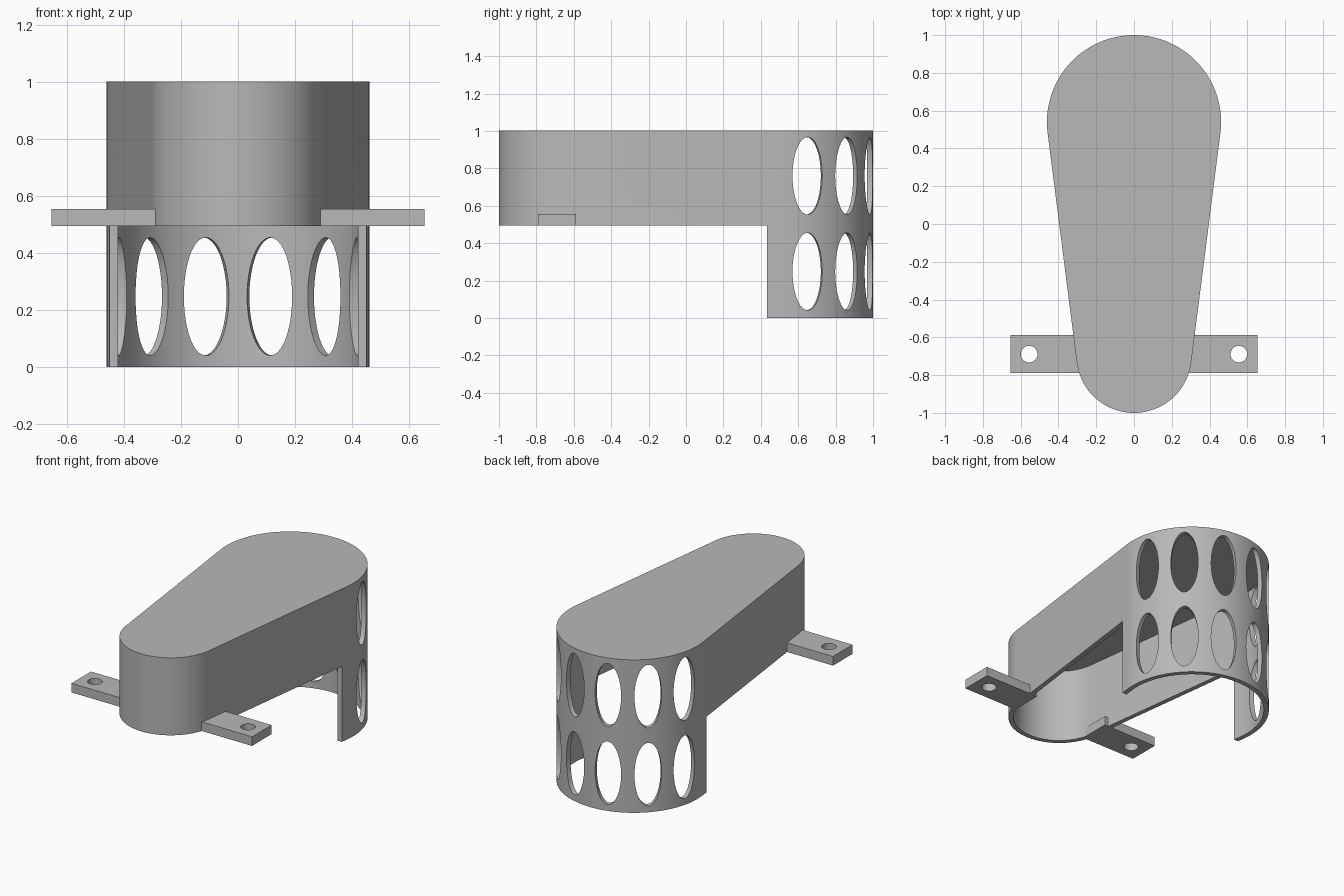
import bpy
import bmesh
from math import sin, cos, asin, pi, radians
from mathutils import Matrix

if "Cube" in bpy.data.objects:
    bpy.data.objects.remove(bpy.data.objects["Cube"], do_unlink=True)

# Main dimensions
TOP, FLOOR, WALL = 1.003, 0.495, 0.03
BIG_Y, BIG_R = 0.539, 0.461
SMALL_Y, SMALL_R = -0.695, 0.305

grey = bpy.data.materials.new("plain grey")
grey.use_nodes = True
colour = (0.48, 0.48, 0.48, 1)
grey.diffuse_color = colour
grey.node_tree.nodes["Principled BSDF"].inputs["Base Color"].default_value = colour


def add_object(name, bm):
    bmesh.ops.recalc_face_normals(bm, faces=bm.faces)
    mesh = bpy.data.meshes.new(name)
    bm.to_mesh(mesh)
    bm.free()
    mesh.materials.append(grey)
    obj = bpy.data.objects.new(name, mesh)
    bpy.context.collection.objects.link(obj)
    return obj


def tapered_prism(name, inset, z0, z1, steps=64):
    """Two arcs joined by tangent lines, extruded upward."""
    tilt = asin((BIG_R - SMALL_R) / (BIG_Y - SMALL_Y))
    outline = []
    for cy, r, start, end in ((BIG_Y, BIG_R, -tilt, pi + tilt),
                              (SMALL_Y, SMALL_R, pi + tilt, 2 * pi - tilt)):
        for i in range(steps + 1):
            a = start + (end - start) * i / steps
            outline.append(((r - inset) * cos(a), cy + (r - inset) * sin(a)))
    bm = bmesh.new()
    face = bm.faces.new([bm.verts.new((x, y, z0)) for x, y in outline])
    up = bmesh.ops.extrude_face_region(bm, geom=[face])["geom"]
    bmesh.ops.translate(bm, vec=(0, 0, z1 - z0),
                        verts=[v for v in up if isinstance(v, bmesh.types.BMVert)])
    return add_object(name, bm)


def box(name, low, high):
    bm = bmesh.new()
    bmesh.ops.create_cube(bm, size=1)
    for v in bm.verts:
        v.co = [h if c > 0 else l for c, l, h in zip(v.co, low, high)]
    return add_object(name, bm)


def cut(target, cutter):
    cutter.hide_render = True
    mod = target.modifiers.new("cut", 'BOOLEAN')
    mod.operation, mod.solver, mod.object = 'DIFFERENCE', 'EXACT', cutter
    select_only(target)
    bpy.ops.object.modifier_apply(modifier=mod.name)
    bpy.data.objects.remove(cutter, do_unlink=True)


def select_only(obj):
    bpy.ops.object.select_all(action='DESELECT')
    obj.select_set(True)
    bpy.context.view_layer.objects.active = obj


def smooth(obj):
    select_only(obj)
    bpy.ops.object.shade_smooth_by_angle(angle=radians(30))


# Hollow cover, open underneath, with the rear skirt reaching the ground
cover = tapered_prism("cover_shell", 0, 0, TOP)
cut(cover, tapered_prism("hollow_cutter", WALL, -0.1, TOP - WALL))
cut(cover, box("front_cutter", (-1, -2, -0.2), (1, 0.432, FLOOR)))

# Two rows of oval vents around the rear wall
bm = bmesh.new()
for z in (0.248, 0.76):
    for i in range(6):
        angle = radians(90 + (i - 2.5) * 30.4)
        place = (Matrix.Translation((0, BIG_Y, z)) @ Matrix.Rotation(angle, 4, 'Z')
                 @ Matrix.Translation((0.45, 0, 0)) @ Matrix.Rotation(pi / 2, 4, 'Y')
                 @ Matrix.Diagonal((0.207, 0.082, 1, 1)))
        bmesh.ops.create_cone(bm, cap_ends=True, segments=48, radius1=1,
                              radius2=1, depth=0.17, matrix=place)
cut(cover, add_object("vent_cutter", bm))
smooth(cover)

# Mounting tabs with screw holes
for side, name in ((1, "left_mounting_tab"), (-1, "right_mounting_tab")):
    xs = sorted((side * 0.265, side * 0.655))
    tab = box(name, (xs[0], -0.79, FLOOR), (xs[1], -0.588, 0.555))
    bm = bmesh.new()
    bmesh.ops.create_cone(bm, cap_ends=True, segments=32, radius1=0.044,
                          radius2=0.044, depth=0.3,
                          matrix=Matrix.Translation((side * 0.555, -0.689, FLOOR)))
    cut(tab, add_object("screw_hole_cutter", bm))
    smooth(tab)
